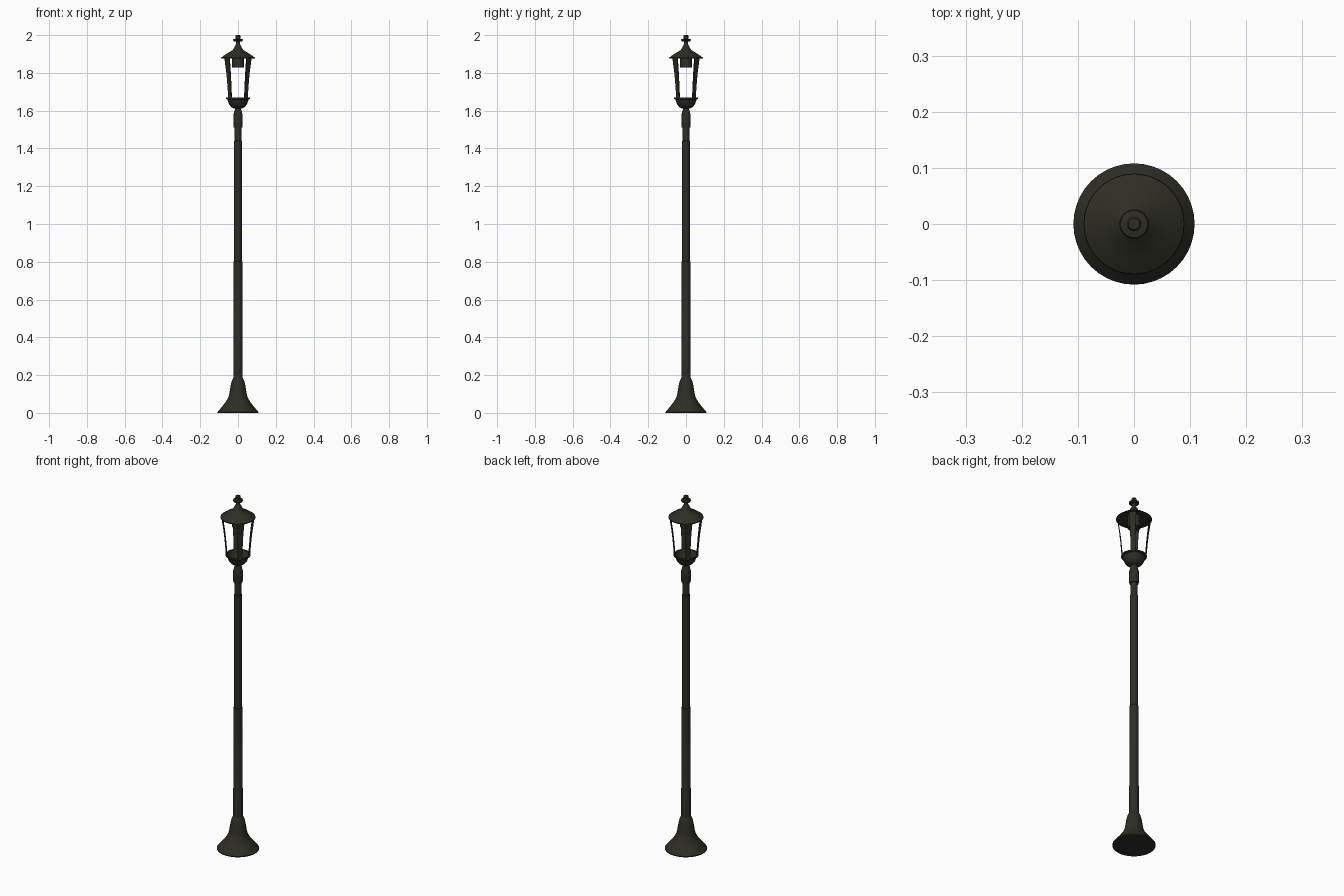
import bpy, bmesh, math
from mathutils import Vector

iron = bpy.data.materials.new("dark olive iron")
iron.diffuse_color = (0.027, 0.026, 0.018, 1)


def finish(name, bm, smooth=True):
    bmesh.ops.remove_doubles(bm, verts=bm.verts, dist=1e-5)
    bmesh.ops.recalc_face_normals(bm, faces=bm.faces)
    me = bpy.data.meshes.new(name)
    bm.to_mesh(me)
    bm.free()
    me.materials.append(iron)
    ob = bpy.data.objects.new(name, me)
    bpy.context.collection.objects.link(ob)
    if smooth:
        bpy.ops.object.select_all(action='DESELECT')
        ob.select_set(True)
        bpy.context.view_layer.objects.active = ob
        bpy.ops.object.shade_smooth_by_angle(angle=math.radians(30))
    return ob


def lathe(name, profile, sides=40):
    """Spin a list of (radius, z) points around the z axis."""
    bm = bmesh.new()
    vs = [bm.verts.new((r, 0, z)) for r, z in profile]
    es = [bm.edges.new(p) for p in zip(vs, vs[1:])]
    bmesh.ops.spin(bm, geom=vs + es, cent=(0, 0, 0), axis=(0, 0, 1),
                   angle=2 * math.pi, steps=sides)
    return finish(name, bm)


# Flared foot
lathe("base", [(0, 0), (0.108, 0), (0.108, 0.005), (0.085, 0.032), (0.065, 0.058),
               (0.053, 0.078), (0.047, 0.095), (0.042, 0.125), (0.037, 0.155),
               (0.032, 0.172), (0.025, 0.185), (0, 0.185)])

# Stepped post
lathe("post", [(0, 0.18), (0.025, 0.18), (0.025, 0.34), (0.0235, 0.345), (0.0235, 0.80),
               (0.0205, 0.803), (0.0205, 1.44), (0.0175, 1.443), (0.0175, 1.52), (0, 1.52)])

# Collar under the lantern
lathe("collar", [(0, 1.51), (0.023, 1.51), (0.025, 1.518), (0.025, 1.575), (0.021, 1.59),
                 (0.017, 1.605), (0.017, 1.62), (0, 1.62)])

# Open bowl holding the lantern
lathe("lantern_bowl", [(0, 1.61), (0.022, 1.612), (0.037, 1.62), (0.048, 1.635),
                       (0.054, 1.652), (0.057, 1.66), (0.064, 1.662), (0.064, 1.669),
                       (0.055, 1.669), (0.046, 1.642), (0.033, 1.628), (0, 1.622)])

# Lamp socket hanging below the roof
lathe("lamp_socket", [(0, 1.828), (0.032, 1.828), (0.032, 1.895), (0, 1.895)])

# Roof, hollow underneath
lathe("roof", [(0, 1.905), (0.032, 1.895), (0.083, 1.876), (0.090, 1.877), (0.089, 1.881),
               (0.060, 1.902), (0.030, 1.919), (0.022, 1.930), (0.015, 1.945),
               (0.010, 1.955), (0, 1.957)])

# Finial
lathe("finial", [(0, 1.95), (0.011, 1.95), (0.011, 1.966), (0.024, 1.968), (0.026, 1.973),
                 (0.024, 1.979), (0.013, 1.981), (0.013, 1.996), (0.010, 2.0), (0, 2.0)])

# Four flat, flaring lantern bars on the diagonals: (z, radius, half width)
bar = [(1.662, 0.061, 0.0115), (1.70, 0.064, 0.012), (1.75, 0.068, 0.013),
       (1.80, 0.073, 0.0145), (1.85, 0.080, 0.017), (1.882, 0.084, 0.019)]
for i in range(4):
    a = math.radians(45 + 90 * i)
    out = Vector((math.cos(a), math.sin(a), 0))
    side = Vector((-math.sin(a), math.cos(a), 0))
    bm = bmesh.new()
    rings = []
    for z, r, w in bar:
        rings.append([bm.verts.new(out * (r + d) + side * s * w + Vector((0, 0, z)))
                      for d, s in ((0, -1), (0, 1), (-0.005, 1), (-0.005, -1))])
    for lo, hi in zip(rings, rings[1:]):
        for k in range(4):
            n = (k + 1) % 4
            bm.faces.new((lo[k], lo[n], hi[n], hi[k]))
    bm.faces.new(rings[0])
    bm.faces.new(rings[-1])
    finish(f"lantern_bar_{i + 1}", bm)
